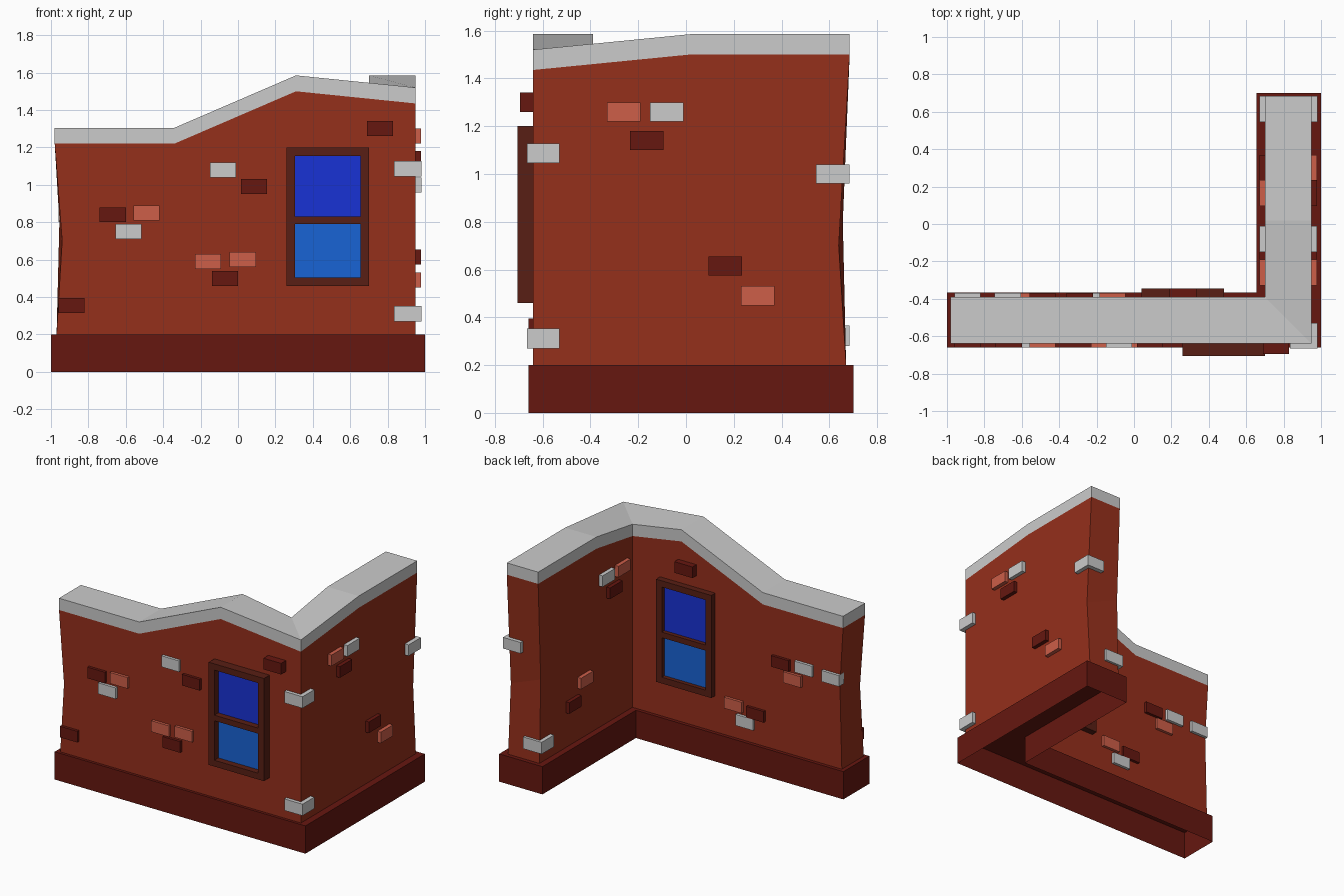
import bpy, bmesh

if "Cube" in bpy.data.objects:
    bpy.data.objects.remove(bpy.data.objects["Cube"])


def material(name, rgb):
    # sRGB tone to linear viewport colour
    m = bpy.data.materials.new(name)
    m.diffuse_color = [c ** 2.2 for c in rgb] + [1]
    m.use_nodes = True
    m.node_tree.nodes["Principled BSDF"].inputs["Base Color"].default_value = m.diffuse_color
    return m


WALL = material("wall_red", (.58, .20, .13))
BASE = material("base_red", (.40, .115, .09))
DARK = material("dark_brick", (.40, .115, .09))
SALMON = material("light_brick", (.80, .37, .29))
FRAME = material("frame_brown", (.35, .14, .105))
SKY_TOP = material("glass_upper", (.12, .21, .83))
SKY_LOW = material("glass_lower", (.12, .39, .83))
GREY = None


def finish(name, bm, mat):
    bmesh.ops.recalc_face_normals(bm, faces=bm.faces)
    me = bpy.data.meshes.new(name)
    bm.to_mesh(me)
    bm.free()
    ob = bpy.data.objects.new(name, me)
    bpy.context.collection.objects.link(ob)
    if mat:
        me.materials.append(mat)
    return ob


def box(name, x, y, z, mat):
    bm = bmesh.new()
    bmesh.ops.create_cube(bm, size=1)
    for v in bm.verts:
        v.co = [(a + b) / 2 + c * (b - a) for c, (a, b) in zip(v.co, (x, y, z))]
    return finish(name, bm, mat)


def loft(name, stations, mat, top=True, bottom=True):
    """Each station is (outer points going up, inner points going up)."""
    bm = bmesh.new()
    rows = [[[bm.verts.new(p) for p in side] for side in s] for s in stations]
    n = len(rows[0][0])
    for (o0, i0), (o1, i1) in zip(rows, rows[1:]):
        for k in range(n - 1):
            bm.faces.new((o0[k], o1[k], o1[k + 1], o0[k + 1]))
            bm.faces.new((i1[k], i0[k], i0[k + 1], i1[k + 1]))
        if top:
            bm.faces.new((o0[-1], o1[-1], i1[-1], i0[-1]))
        if bottom:
            bm.faces.new((o1[0], o0[0], i0[0], i1[0]))
    for o, i in (rows[0], rows[-1]):
        for k in range(n - 1):
            bm.faces.new((o[k], o[k + 1], i[k + 1], i[k]))
    return finish(name, bm, mat)


# L-shaped plan: outer point, inner point, height of wall top
OUT, INN, RO, RI = -.64, -.39, .95, .70
plan = [((-.98, OUT), (-.98, INN), 1.22),
        ((-.34, OUT), (-.34, INN), 1.22),
        ((.31, OUT), (.31, INN), 1.50),
        ((RO, OUT), (RI, INN), 1.435),
        ((RO, .02), (RI, .02), 1.50),
        ((RO, .685), (RI, .685), 1.50)]

# Base skirt, open underneath
base_plan = [((-1, -.66), (-1, -.365)), ((1, -.66), (.655, -.365)), ((1, .70), (.655, .70))]
loft("base", [[[(*p, 0), (*p, .2)] for p in s] for s in base_plan], BASE, bottom=False)

# Wall with slightly worn, pinched ends
stations = []
for n, (o, i, h) in enumerate(plan):
    sides = []
    for p, worn, zm in ((o, .04, .70), (i, .025, .80)):
        sx = 1 if n == 0 else 0
        sy = -1 if n == len(plan) - 1 else 0
        sides.append([(p[0] + sx * .01, p[1] + sy * .015, .2),
                      (p[0] + sx * worn, p[1] + sy * worn * 1.15, zm),
                      (*p, h)])
    stations.append(sides)
loft("wall", stations, WALL, top=False, bottom=False)

# Coping following the wall top
loft("coping", [[[(*p, h), (*p, h + .085)] for p in (o, i)] for o, i, h in plan], GREY)


# Windows, front and back
def window(name, x0, y_wall, y_face, y_glass):
    x1, z0, z1, b = x0 + .44, .46, 1.20, .045
    y = sorted((y_wall, y_face))
    for side, x in (("left", (x0, x0 + b)), ("right", (x1 - b, x1))):
        box(f"{name}_{side}_stile", x, y, (z0, z1), FRAME)
    for part, z in (("sill", (z0, z0 + b)), ("rail", (.79, .83)), ("head", (z1 - b, z1))):
        box(f"{name}_{part}", (x0 + b, x1 - b), y, z, FRAME)
    g = sorted((y_wall, y_glass))
    box(f"{name}_lower_glass", (x0 + b, x1 - b), g, (z0 + b, .79), SKY_LOW)
    box(f"{name}_upper_glass", (x0 + b, x1 - b), g, (.83, z1 - b), SKY_TOP)


window("front_window", .26, -.63, -.705, -.66)
window("back_window", .04, -.40, -.345, -.375)

# Loose bricks: (position along wall, height, material)
W, H = .07, .04
front = [(-.67, .84, DARK), (-.49, .85, SALMON), (-.585, .75, GREY), (-.16, .59, SALMON),
         (.025, .60, SALMON), (-.07, .50, DARK), (-.08, 1.08, GREY), (.085, .99, DARK),
         (-.89, .355, DARK)]
back = [(-.49, .84, DARK), (-.675, .85, GREY), (-.585, .75, SALMON), (-.115, .44, SALMON),
        (-.29, .42, DARK), (-.205, .34, GREY), (-.89, .84, GREY)]
right = [(-.26, 1.26, SALMON), (-.08, 1.26, GREY), (-.165, 1.14, DARK),
         (.165, .615, DARK), (.30, .49, SALMON)]
inner = [(-.26, 1.26, SALMON), (-.08, 1.26, GREY), (-.165, 1.14, DARK),
         (.165, .615, SALMON), (.30, .49, DARK)]

for x, z, m in front:
    box("front_brick", (x - W, x + W), (-.66, -.60), (z - H, z + H), m)
for x, z, m in back:
    box("back_brick", (x - W, x + W), (-.43, -.37), (z - H, z + H), m)
for y, z, m in right:
    box("right_brick", (.91, .978), (y - W, y + W), (z - H, z + H), m)
for y, z, m in inner:
    box("inner_brick", (.672, .74), (y - W, y + W), (z - H, z + H), m)
box("front_high_brick", (.69, .83), (-.695, -.60), (1.26, 1.34), DARK)
box("back_high_brick", (.19, .335), (-.43, -.345), (1.285, 1.365), DARK)

# Grey corner stones
for z in (.27, 1.045):
    box("corner_stone", (.835, .98), (-.665, -.53), (z, z + .083), GREY)
box("end_stone_outer", (.84, .98), (.545, .685), (.96, 1.04), GREY)
box("end_stone_inner", (.672, .82), (.545, .685), (.28, .365), GREY)
